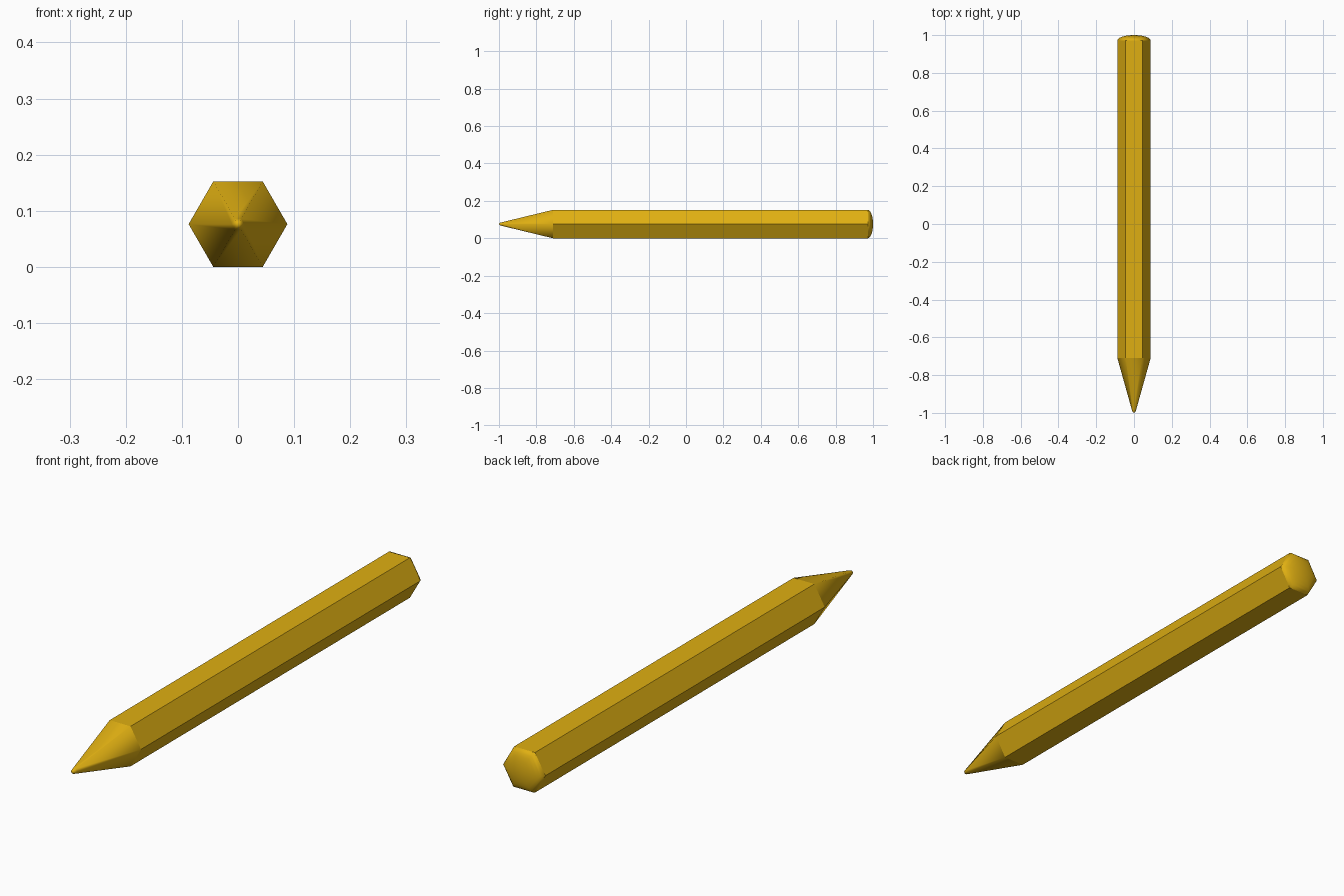
import bpy, bmesh, math

cube = bpy.data.objects.get("Cube")
if cube:
    bpy.data.objects.remove(cube, do_unlink=True)

SIDES = 6
RADIUS = 0.088
AXIS_Z = RADIUS * math.cos(math.pi / SIDES)

paint = bpy.data.materials.new("golden_yellow")
paint.use_nodes = True
colour = (0.74, 0.43, 0.006, 1)
paint.diffuse_color = colour
paint.node_tree.nodes["Principled BSDF"].inputs["Base Color"].default_value = colour


def loft(name, profile, smooth):
    """Join hexagonal rings given as (y, radius); zero radius closes to a point."""
    bm = bmesh.new()
    rings = []
    for y, r in profile:
        count = SIDES if r > 0 else 1
        angles = [math.tau * i / SIDES for i in range(count)]
        rings.append([bm.verts.new((r * math.cos(a), y, AXIS_Z + r * math.sin(a)))
                      for a in angles])
    for a, b in zip(rings, rings[1:]):
        for i in range(SIDES):
            j = (i + 1) % SIDES
            corners = [a[i], a[j]]
            corners += [b[j], b[i]] if len(b) > 1 else [b[0]]
            face = bm.faces.new(corners)
            # Profiles that run towards -y need the opposite winding
            if profile[-1][0] > profile[0][0]:
                face.normal_flip()
            face.smooth = smooth
    mesh = bpy.data.meshes.new(name)
    bm.to_mesh(mesh)
    bm.free()
    mesh.materials.append(paint)
    obj = bpy.data.objects.new(name, mesh)
    bpy.context.collection.objects.link(obj)
    return obj


# Six-sided barrel
loft("barrel", [(-0.71, RADIUS), (0.972, RADIUS)], False)

# Sharpened cone, softly shaded
loft("sharpened_cone", [(-0.71, RADIUS), (-0.985, 0.011)], True)

# Small blunt point
loft("writing_point", [(-0.985, 0.011), (-0.995, 0.008), (-1.0, 0)], True)

# Shallow rounded back end
dome = [(0.972 + 0.028 * math.sin(t), RADIUS * math.cos(t))
        for t in (math.pi / 2 * i / 6 for i in range(6))]
loft("rounded_end", dome + [(1.0, 0)], True)
